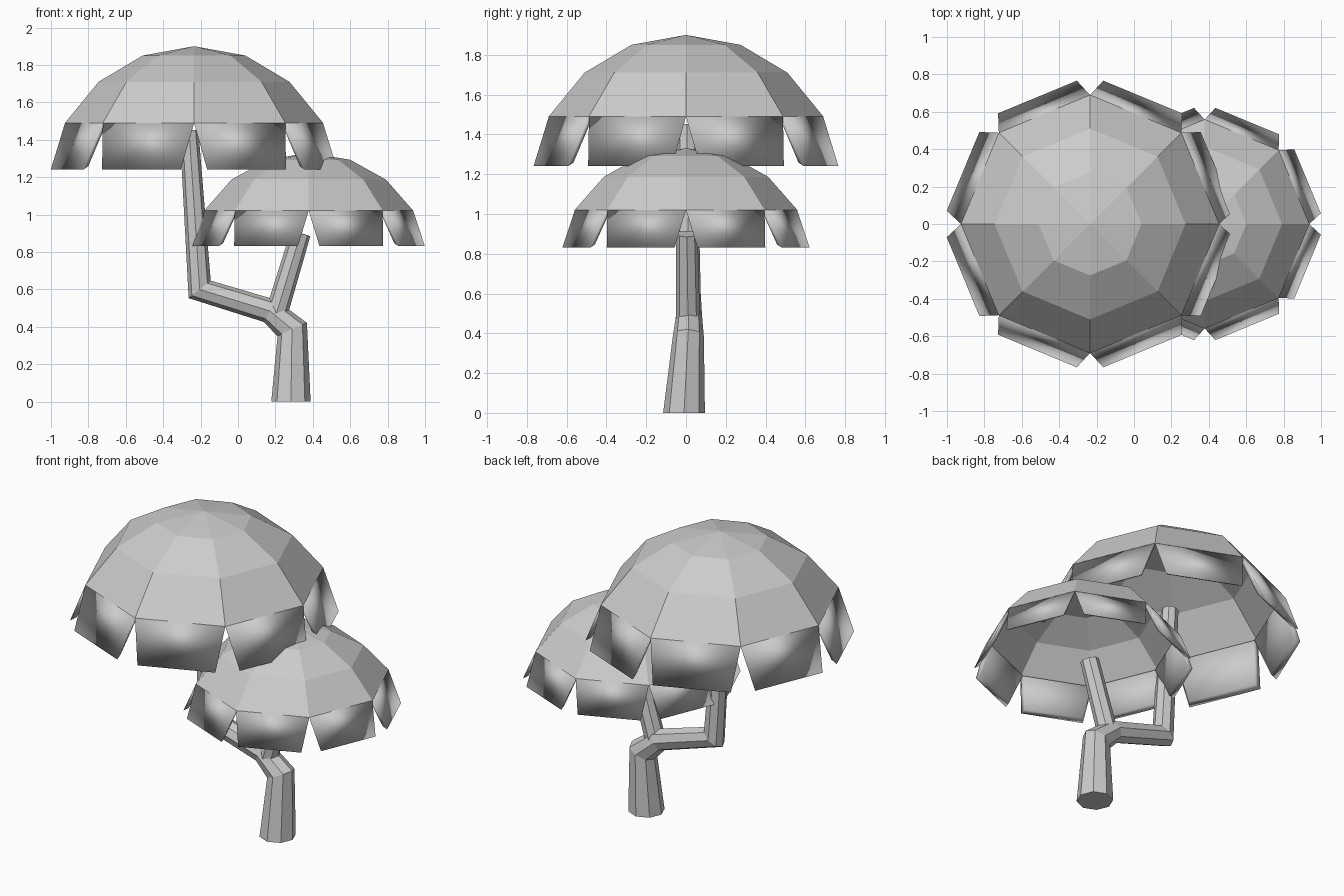
import bpy, bmesh, math
from mathutils import Vector

if "Cube" in bpy.data.objects:
    bpy.data.objects.remove(bpy.data.objects["Cube"])

SIDES = 8


def make_object(name, bm):
    bmesh.ops.recalc_face_normals(bm, faces=bm.faces)
    mesh = bpy.data.meshes.new(name)
    bm.to_mesh(mesh)
    bm.free()
    obj = bpy.data.objects.new(name, mesh)
    bpy.context.collection.objects.link(obj)
    return obj


def limb(name, points, radii):
    """Octagonal tube with mitred bends, following a path."""
    bm = bmesh.new()
    pts = [Vector(p) for p in points]
    rings = []
    for i, p in enumerate(pts):
        before = (p - pts[i - 1]).normalized() if i else None
        after = (pts[i + 1] - p).normalized() if i < len(pts) - 1 else None
        t = ((before or after) + (after or before)).normalized()
        if i == 0:
            t = Vector((0, 0, 1))
        stretch = 1 / max(0.6, t.dot(before or after))
        side = Vector((0, 1, 0)).cross(t).normalized()
        depth = t.cross(side)
        ring = []
        for k in range(SIDES):
            a = math.tau * k / SIDES
            ring.append(bm.verts.new(p + radii[i] * (side * math.cos(a) * stretch + depth * math.sin(a))))
        rings.append(ring)
    for lo, hi in zip(rings, rings[1:]):
        for k in range(SIDES):
            n = (k + 1) % SIDES
            bm.faces.new((lo[k], lo[n], hi[n], hi[k]))
    bm.faces.new(rings[0])
    bm.faces.new(rings[-1])
    return make_object(name, bm)


def canopy(name, cx, base, width, height):
    # faceted dome, open below
    bm = bmesh.new()
    apex = bm.verts.new((cx, 0, base + 0.66 * height))
    prev = None
    for r, z in ((0.275, 0.61), (0.51, 0.47), (0.69, 0.25)):
        ring = [bm.verts.new((cx + r * width * math.cos(math.tau * k / SIDES),
                              r * width * math.sin(math.tau * k / SIDES),
                              base + z * height)) for k in range(SIDES)]
        for k in range(SIDES):
            n = (k + 1) % SIDES
            if prev:
                bm.faces.new((prev[k], ring[k], ring[n], prev[n]))
            else:
                bm.faces.new((apex, ring[k], ring[n]))
        prev = ring
    make_object(name + "_dome", bm)

    # tapered hanging flaps: (distance out, half width, height)
    bm = bmesh.new()
    outer_top, outer_low = (0.637, 0.264, 0.25), (0.735, 0.228, 0.0)
    inner_low, inner_top = (0.70, 0.212, 0.018), (0.61, 0.25, 0.25)
    for k in range(SIDES):
        a = math.tau * (k + 0.5) / SIDES
        out = Vector((math.cos(a), math.sin(a), 0))
        along = Vector((-math.sin(a), math.cos(a), 0))
        ends = []
        for s in (-1, 1):
            ends.append([bm.verts.new(Vector((cx, 0, base + z * height)) + (out * d + along * s * h) * width)
                         for d, h, z in (outer_top, outer_low, inner_low, inner_top)])
        left, right = ends
        for i in range(4):
            j = (i + 1) % 4
            bm.faces.new((left[i], left[j], right[j], right[i]))
        bm.faces.new(left)
        bm.faces.new(right)
    flaps = make_object(name + "_flaps", bm)
    for poly in flaps.data.polygons:
        poly.use_smooth = True


# crooked trunk running on into the tall left branch
limb("trunk", [(0.283, -0.01, 0), (0.29, 0.012, 0.385), (0.17, 0.015, 0.485),
               (-0.205, 0.012, 0.60), (-0.262, 0.005, 1.45)],
     [0.105, 0.078, 0.066, 0.062, 0.05])
# short right branch
limb("right_branch", [(0.205, 0.01, 0.47), (0.335, 0.005, 0.90)], [0.06, 0.054])

# two tiers of foliage
canopy("upper_canopy", -0.235, 1.24, 1.0, 1.0)
canopy("lower_canopy", 0.378, 0.832, 0.81, 0.755)
